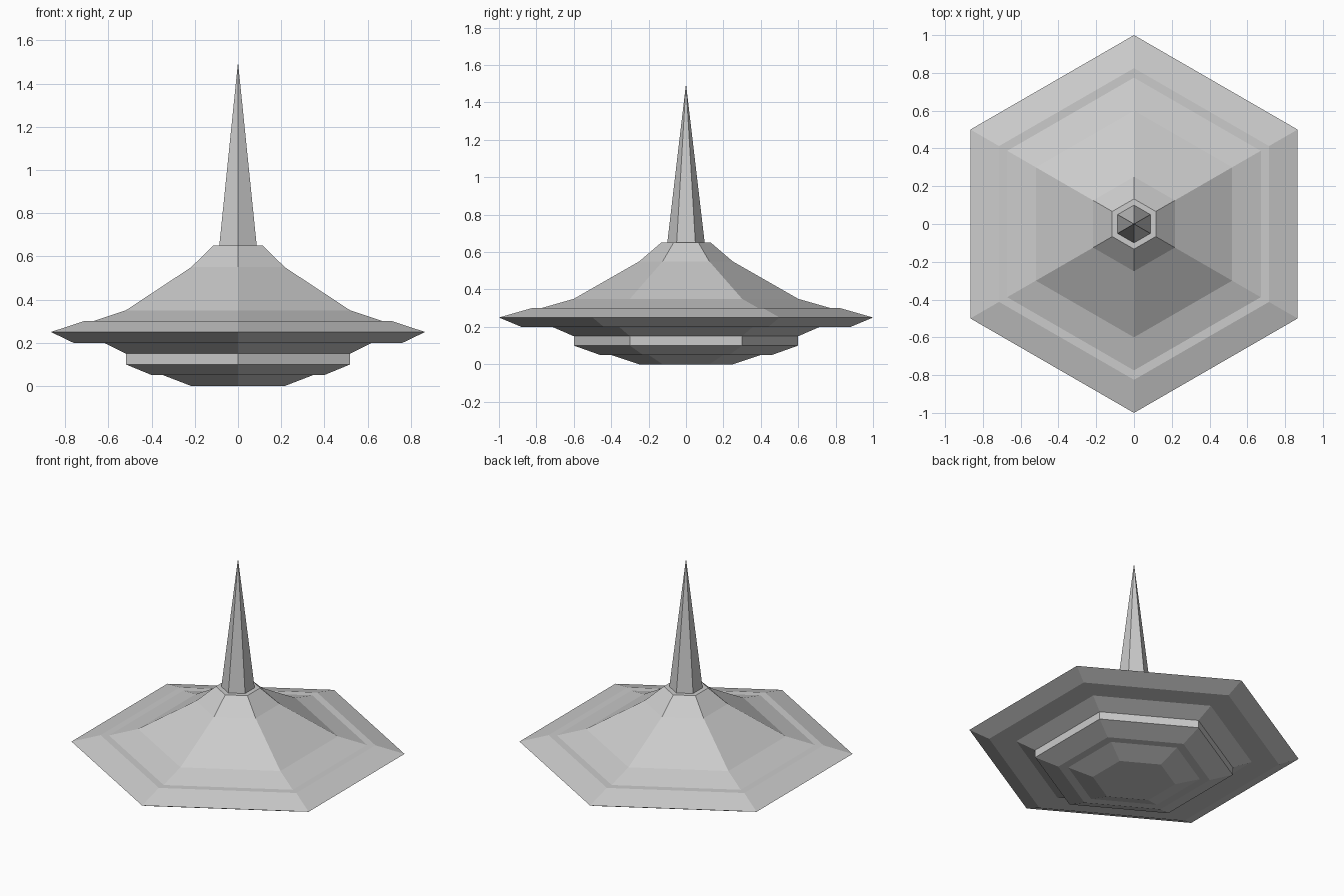
import bpy, bmesh
from math import sin, cos, pi

if "Cube" in bpy.data.objects:
    bpy.data.objects.remove(bpy.data.objects["Cube"])

SIDES = 6


def lathe(name, profile):
    """Six-sided solid from (radius, z) pairs; radius 0 makes a point."""
    bm = bmesh.new()
    rings = []
    for r, z in profile:
        if r == 0:
            rings.append([bm.verts.new((0, 0, z))] * SIDES)
        else:
            rings.append([bm.verts.new((-r * sin(2 * pi * i / SIDES),
                                        r * cos(2 * pi * i / SIDES), z))
                          for i in range(SIDES)])
    for low, high in zip(rings, rings[1:]):
        for i in range(SIDES):
            j = (i + 1) % SIDES
            corners = dict.fromkeys((low[i], low[j], high[j], high[i]))
            bm.faces.new(list(corners))
    if profile[0][0]:
        bm.faces.new(rings[0][::-1])
    if profile[-1][0]:
        bm.faces.new(rings[-1])
    bmesh.ops.recalc_face_normals(bm, faces=bm.faces)
    mesh = bpy.data.meshes.new(name)
    bm.to_mesh(mesh)
    bm.free()
    obj = bpy.data.objects.new(name, mesh)
    bpy.context.collection.objects.link(obj)
    return obj


# stepped hull: underside, vertical band, sharp rim, sloping roof and collar
lathe("hull", [
    (0.25, 0.0), (0.40, 0.05), (0.46, 0.05), (0.60, 0.10),
    (0.60, 0.15), (0.715, 0.20), (0.88, 0.20), (1.0, 0.25),
    (0.825, 0.30), (0.775, 0.30), (0.60, 0.35), (0.25, 0.55),
    (0.133, 0.65),
])

# tall pointed spire
lathe("spire", [(0.10, 0.65), (0.0, 1.5)])
